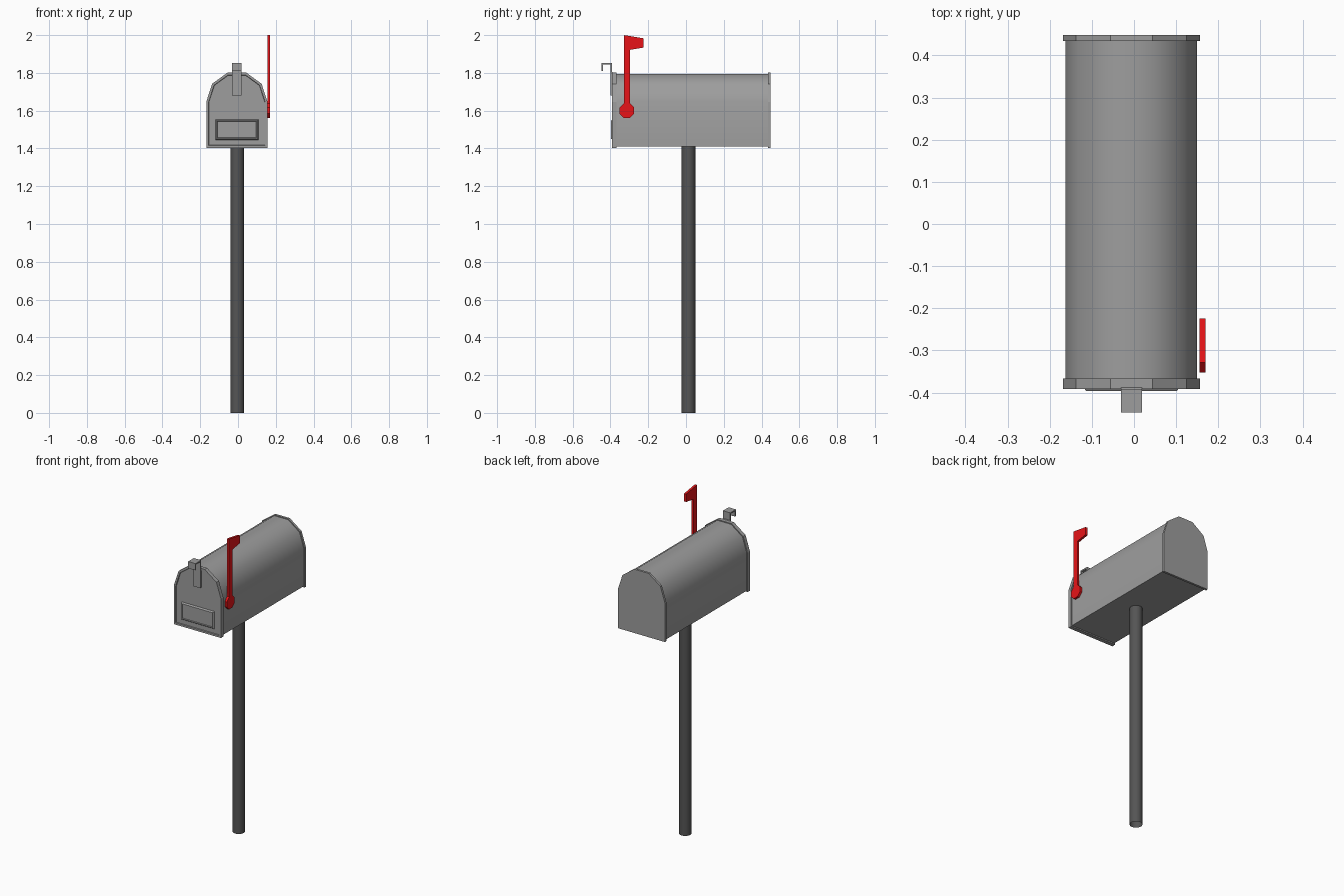
import bpy, bmesh, math

if "Cube" in bpy.data.objects:
    bpy.data.objects.remove(bpy.data.objects["Cube"])

CX = -0.006          # mailbox centre line
ARC_Z = 1.647        # where the straight sides meet the arched top


def paint(name, r, g, b):
    mat = bpy.data.materials.new(name)
    mat.diffuse_color = (r, g, b, 1)
    mat.use_nodes = True
    mat.node_tree.nodes["Principled BSDF"].inputs["Base Color"].default_value = mat.diffuse_color
    return mat


METAL = paint("grey_metal", 0.34, 0.34, 0.34)
DARK = paint("dark_post", 0.09, 0.09, 0.09)
RED = paint("red_paint", 0.8, 0.007, 0.009)


def finish(name, bm, mat=METAL, smooth=None):
    bmesh.ops.recalc_face_normals(bm, faces=bm.faces)
    me = bpy.data.meshes.new(name)
    bm.to_mesh(me)
    bm.free()
    me.materials.append(mat)
    ob = bpy.data.objects.new(name, me)
    bpy.context.collection.objects.link(ob)
    if smooth:
        bpy.ops.object.select_all(action='DESELECT')
        bpy.context.view_layer.objects.active = ob
        ob.select_set(True)
        bpy.ops.object.shade_smooth_by_angle(angle=math.radians(smooth))


def extrude(bm, points, offset):
    """Extrude a planar outline; returns the starting face."""
    face = bm.faces.new([bm.verts.new(p) for p in points])
    new = bmesh.ops.extrude_face_region(bm, geom=[face], use_keep_orig=True)['geom']
    bmesh.ops.translate(bm, vec=offset, verts=[v for v in new if isinstance(v, bmesh.types.BMVert)])
    bmesh.ops.recalc_face_normals(bm, faces=bm.faces)
    return face


def inset(bm, face, width, depth=0.0):
    bmesh.ops.inset_region(bm, faces=[face], thickness=width, use_even_offset=True)
    if depth:
        bmesh.ops.translate(bm, vec=(0, depth, 0), verts=face.verts)


def arch(r, bottom, y):
    """Mailbox section: flat bottom, straight sides, five-sided arch."""
    pts = [(CX - r, y, bottom), (CX + r, y, bottom)]
    for i in range(6):
        a = math.radians(36 * i)
        pts.append((CX + r * math.cos(a), y, ARC_Z + r * math.sin(a)))
    return pts


# Mailbox shell
bm = bmesh.new()
extrude(bm, arch(0.156, 1.41, -0.372), (0, 0.812, 0))
finish("mailbox_body", bm, smooth=40)

# Back panel
bm = bmesh.new()
extrude(bm, arch(0.162, 1.403, 0.434), (0, 0.014, 0))
finish("back_panel", bm)

# Door with a rim around a recessed face
bm = bmesh.new()
door = extrude(bm, arch(0.162, 1.403, -0.391), (0, 0.024, 0))
inset(bm, door, 0.012)
inset(bm, door, 0.002, 0.005)
finish("door", bm)

# Raised label frame with bevelled border
bm = bmesh.new()
w, z0, z1 = 0.114, 1.445, 1.554
plate = extrude(bm, [(CX - w, -0.387, z0), (CX + w, -0.387, z0),
                     (CX + w, -0.387, z1), (CX - w, -0.387, z1)], (0, 0.006, 0))
inset(bm, plate, 0.006, -0.009)
inset(bm, plate, 0.004)
inset(bm, plate, 0.002, 0.005)
finish("label_frame", bm)

# Hooked door handle, bent from a strip
bm = bmesh.new()
hook = [(-0.384, 1.68), (-0.384, 1.795), (-0.391, 1.805), (-0.391, 1.852), (-0.447, 1.852),
        (-0.447, 1.81), (-0.439, 1.81), (-0.439, 1.844), (-0.399, 1.844), (-0.399, 1.68)]
extrude(bm, [(CX - 0.025, y, z) for y, z in hook], (0.05, 0, 0))
finish("door_handle", bm)

# Hollow post, open at the foot
bm = bmesh.new()
bmesh.ops.create_cone(bm, cap_ends=False, segments=24, radius1=0.036, radius2=0.036, depth=1.412)
bmesh.ops.translate(bm, vec=(CX + 0.002, 0.013, 0.706), verts=bm.verts)
finish("post", bm, DARK, 40)

# Red signal flag: octagonal pivot, arm and tapered pennant in one outline
FY, FZ, R = -0.313, 1.60, 0.042
outline = [(-0.297, 1.922), (-0.224, 1.934), (-0.224, 1.983), (-0.329, 2.0)]
for i in range(8):
    a = math.radians(112.5 + 45 * i)
    outline.append((FY + R * math.cos(a), FZ + R * math.sin(a)))
bm = bmesh.new()
extrude(bm, [(0.155, y, z) for y, z in outline], (0.014, 0, 0))
finish("signal_flag", bm, RED)
